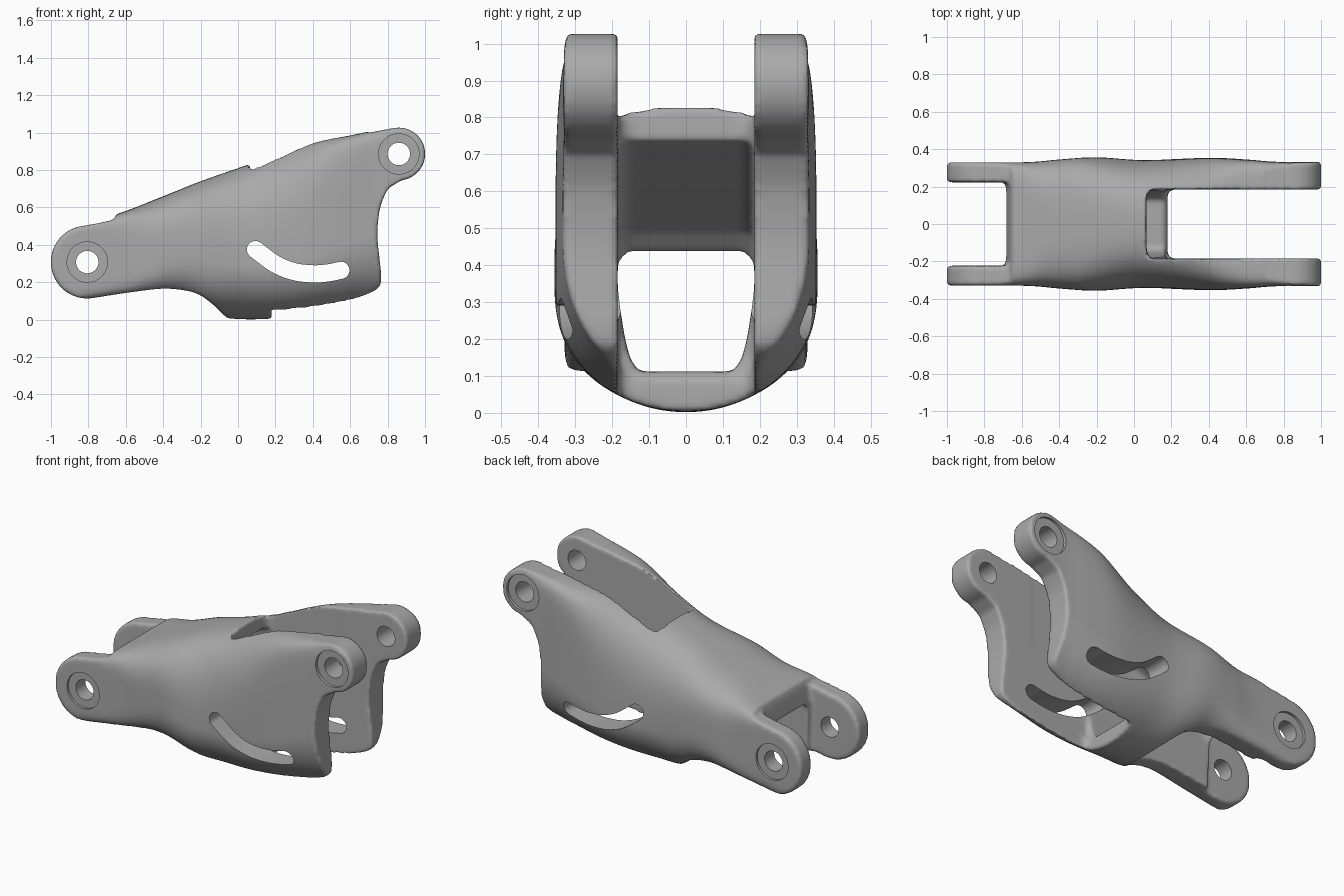
import bpy, bmesh, math
from mathutils import Matrix, Vector

default_cube = bpy.data.objects.get("Cube")
if default_cube:
    bpy.data.objects.remove(default_cube, do_unlink=True)

metal = bpy.data.materials.new("plain grey metal")
metal.use_nodes = True
GREY = (0.4, 0.4, 0.4, 1)
metal.diffuse_color = GREY
metal.node_tree.nodes["Principled BSDF"].inputs["Base Color"].default_value = GREY


def make_object(name, bm):
    bmesh.ops.recalc_face_normals(bm, faces=bm.faces)
    mesh = bpy.data.meshes.new(name)
    bm.to_mesh(mesh)
    bm.free()
    obj = bpy.data.objects.new(name, mesh)
    bpy.context.collection.objects.link(obj)
    return obj


def prism(name, outline, y0, y1):
    """Extrude an (x, z) outline from y0 to y1."""
    bm = bmesh.new()
    face = bm.faces.new([bm.verts.new((x, y0, z)) for x, z in outline])
    new = bmesh.ops.extrude_face_region(bm, geom=[face])["geom"]
    moved = [v for v in new if isinstance(v, bmesh.types.BMVert)]
    bmesh.ops.translate(bm, verts=moved, vec=(0, y1 - y0, 0))
    return make_object(name, bm)


def arc(cx, cz, r, start, end, steps=24):
    angles = [math.radians(start + (end - start) * i / steps) for i in range(steps + 1)]
    return [(cx + r * math.cos(a), cz + r * math.sin(a)) for a in angles]


def circle(centre, r):
    return arc(*centre, r, 0, 360, 48)[:-1]


def curve(points, steps=6):
    """Smooth open curve through the points."""
    p = [Vector(q) for q in points]
    p = [2 * p[0] - p[1]] + p + [2 * p[-1] - p[-2]]
    out = []
    for i in range(1, len(p) - 2):
        a, b, c, d = p[i - 1:i + 3]
        for k in range(steps):
            t = k / steps
            out.append((2 * b + (c - a) * t + (2 * a - 5 * b + 4 * c - d) * t * t
                        + (3 * b - a - 3 * c + d) * t ** 3) / 2)
    return out + [p[-2]]


def sample(keys, x):
    for (x0, a), (x1, b) in zip(keys, keys[1:]):
        if x <= x1:
            return a + (b - a) * (x - x0) / (x1 - x0)
    return keys[-1][1]


def apply_modifier(obj, kind, **settings):
    mod = obj.modifiers.new(kind.lower(), kind)
    for key, value in settings.items():
        setattr(mod, key, value)
    bpy.ops.object.select_all(action='DESELECT')
    bpy.context.view_layer.objects.active = obj
    obj.select_set(True)
    bpy.ops.object.modifier_apply(modifier=mod.name)


def combine(obj, tool, operation):
    apply_modifier(obj, 'BOOLEAN', object=tool, operation=operation, solver='EXACT')
    bpy.data.objects.remove(tool, do_unlink=True)


# Body: rounded cross sections lofted along x
TOP = curve([(-1.1, .62), (-.75, .57), (-.65, .565), (-.4, .66), (-.2, .74), (.05, .828),
             (.2, .885), (.4, .95), (.6, .985), (.75, 1.02), (.87, 1.06), (1.1, 1.08)])
BOTTOM = curve([(-1.1, .06), (-.75, .11), (-.6, .125), (-.4, .13), (-.28, .1),
                (-.15, .035), (-.04, .006), (.16, .004), (.4, .03), (.6, .058),
                (.75, .075), (1.1, .1)])
WIDTH = curve([(-1.1, .33), (-.6, .33), (-.4, .345), (-.2, .357), (.05, .342),
               (.4, .354), (.6, .345), (.78, .332), (1.1, .332)])
TOP_POWER = curve([(-1.1, 14), (-.7, 9), (-.5, 4), (-.3, 3.2), (.05, 2.9), (.4, 5),
                   (.7, 14), (1.1, 20)])
LOW_POWER = curve([(-1.1, 14), (-.7, 9), (-.4, 4), (-.05, 2.1), (.4, 2.2), (1.1, 2.3)])
DEPTH = curve([(-1.1, .3), (-.3, .3), (.3, .3), (.75, .4), (1.1, .45)])
STATIONS, SIDES = 88, 72

bm = bmesh.new()
rings = []
for i in range(STATIONS + 1):
    x = -1.1 + 2.2 * i / STATIONS
    top, low, width = sample(TOP, x), sample(BOTTOM, x), sample(WIDTH, x)
    middle = min((top + low) / 2, low + sample(DEPTH, x))
    ring = []
    for j in range(SIDES):
        a = 2 * math.pi * (j + .5) / SIDES
        c, s = math.cos(a), math.sin(a)
        power = 2 / sample(TOP_POWER if s > 0 else LOW_POWER, x)
        height = top - middle if s > 0 else middle - low
        ring.append(bm.verts.new((x, math.copysign(abs(c) ** power, c) * width,
                                  middle + math.copysign(abs(s) ** power, s) * height)))
    rings.append(ring)
for a, b in zip(rings, rings[1:]):
    for j in range(SIDES):
        k = (j + 1) % SIDES
        bm.faces.new((a[j], a[k], b[k], b[j]))
bm.faces.new(rings[0])
bm.faces.new(rings[-1])
body = make_object("bracket_body", bm)

# Side outline with the two round lugs and a slanted cut under the lower bridge
LOW_LUG, HIGH_LUG = (-.806, .308), (.86, .886)
outline = arc(*LOW_LUG, .195, 275, 105)
outline += [(-.75, .515), (-.66, .535), (-.62, .7), (-.3, 1), (.3, 1.15), (.6, 1.06),
            (.7, 1)]
outline += arc(*HIGH_LUG, .141, 103, -85)
outline += curve([(.8, .7), (.76, .6), (.745, .46), (.757, .32), (.766, .23),
                  (.755, .175), (.7, .14), (.6, .1)])
outline += [(.5, -.1), (0, -.1), (-.05, 0)]
outline += curve([(-.12, .07), (-.2, .13), (-.28, .156), (-.4, .166), (-.55, .15),
                  (-.68, .131)])
combine(body, prism("side_outline", outline, -.5, .5), 'INTERSECT')

# Hollow between the arms, leaving an upper and a lower bridge
hollow = [(-1.3, -.3), (-.16, -.3), (-.135, .112), (.178, .112), (.188, -.3), (1.3, -.3),
          (1.3, 1.4), (.2, 1.4), (.2, .785), (-.62, .495), (-.75, .36), (-1.3, .36)]
cavity = prism("cavity_cutter", hollow, -.185, .185)
apply_modifier(cavity, 'BEVEL', width=.035, segments=4, limit_method='ANGLE')
combine(body, cavity, 'DIFFERENCE')
opening = prism("opening_cutter", [(.08, .5), (.6, .5), (.6, 1.4), (.055, 1.4),
                                   (.065, .82)], -.187, .187)
apply_modifier(opening, 'BEVEL', width=.05, segments=5, limit_method='ANGLE')
combine(body, opening, 'DIFFERENCE')
fork = prism("fork_cutter", [(-1.3, -.3), (-.67, -.3), (-.685, .43), (-.65, .6),
                             (-.65, 1.4), (-1.3, 1.4)], -.223, .223)
apply_modifier(fork, 'BEVEL', width=.02, segments=3, limit_method='ANGLE')
combine(body, fork, 'DIFFERENCE')

# Concave fillets where the lower bridge meets the arms
for side in (-1, 1):
    fillet = [(side * y, z) for y, z in ((.22, .1), (.11, .1), (.135, .12), (.152, .15),
                                         (.165, .2), (.178, .28), (.192, .4), (.22, .4))]
    gusset = prism("bridge_fillet", fillet, -.165, .09)
    gusset.data.transform(Matrix.Rotation(math.pi / 2, 4, 'Z'))
    combine(body, gusset, 'UNION')

# Soften into one cast piece
apply_modifier(body, 'REMESH', mode='VOXEL', voxel_size=.011)
apply_modifier(body, 'SMOOTH', factor=.5, iterations=7)

# Lug bores with shallow outer recesses
for centre in (LOW_LUG, HIGH_LUG):
    combine(body, prism("bore_cutter", circle(centre, .06), -.5, .5), 'DIFFERENCE')
    for side in (-1, 1):
        recess = prism("recess_cutter", circle(centre, .108), side * .314, side * .5)
        combine(body, recess, 'DIFFERENCE')

# Curved adjustment slot through both arms
path = curve([(.093, .375), (.2, .297), (.3, .257), (.4, .245), (.48, .25), (.55, .264)])
left, right = [], []
for i, p in enumerate(path):
    along = (path[min(i + 1, len(path) - 1)] - path[max(i - 1, 0)]).normalized()
    across = Vector((-along.y, along.x)) * .046
    left.append(p + across)
    right.append(p - across)
end_angle = math.degrees(math.atan2(*(right[-1] - path[-1]).yx))
start_angle = math.degrees(math.atan2(*(left[0] - path[0]).yx))
slot_outline = right + arc(*path[-1], .046, end_angle, end_angle + 180, 12)[1:-1]
slot_outline += left[::-1] + arc(*path[0], .046, start_angle, start_angle + 180, 12)[1:-1]
combine(body, prism("slot_cutter", slot_outline, -.5, .5), 'DIFFERENCE')

body.data.materials.clear()
body.data.materials.append(metal)
for face in body.data.polygons:
    face.material_index = 0
bpy.ops.object.select_all(action='DESELECT')
body.select_set(True)
bpy.context.view_layer.objects.active = body
bpy.ops.object.shade_smooth_by_angle(angle=math.radians(50))
